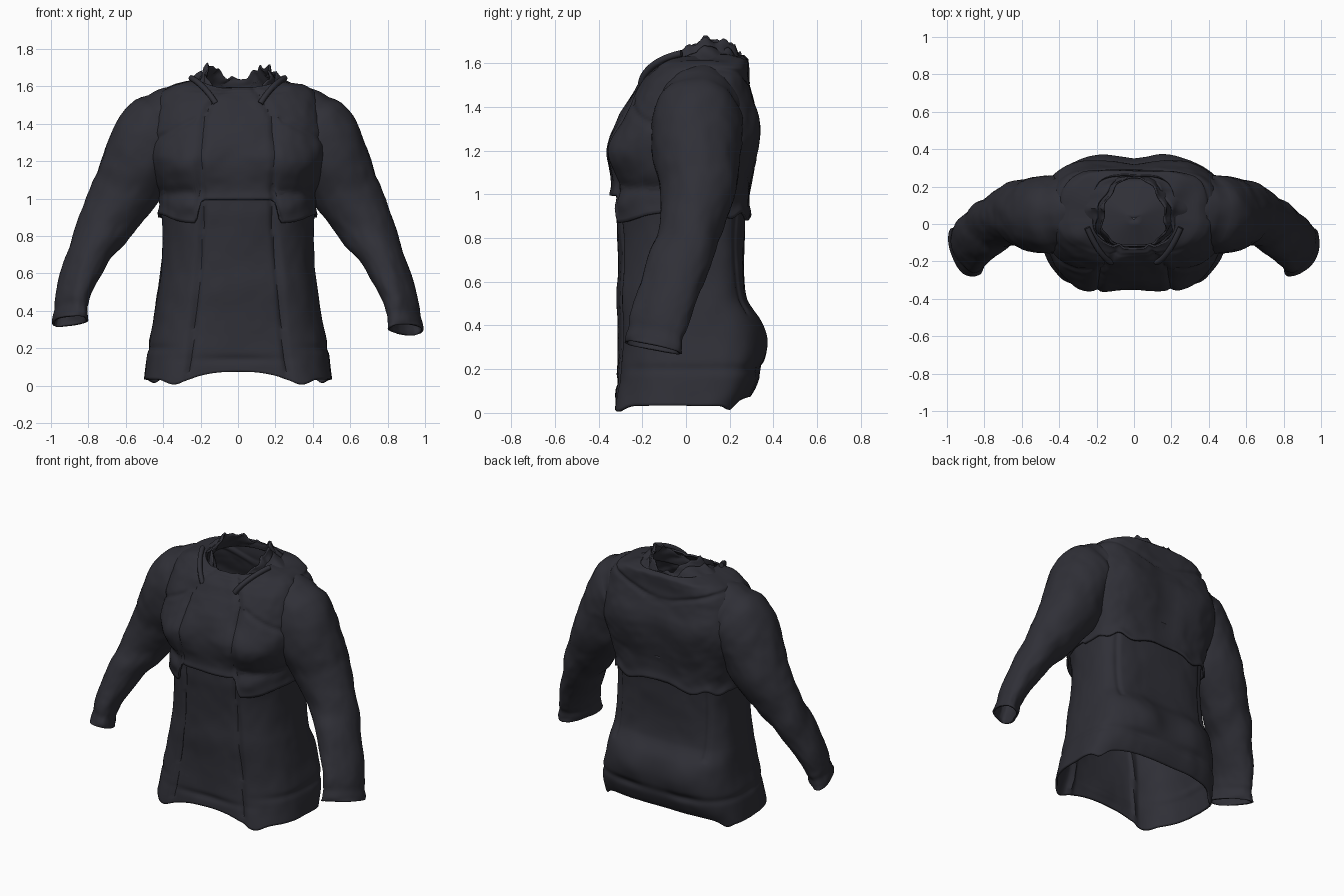
import bpy
import bmesh
from math import sin, cos, pi, exp
from mathutils import Vector, noise

cube = bpy.data.objects.get("Cube")
if cube:
    bpy.data.objects.remove(cube)

cloth = bpy.data.materials.new("dark_slate_cloth")
cloth.use_nodes = True
COLOUR = (0.029, 0.029, 0.038, 1)
cloth.diffuse_color = COLOUR
cloth.node_tree.nodes["Principled BSDF"].inputs["Base Color"].default_value = COLOUR


def spline(rows, t):
    """Smooth interpolation through equally weighted rows at parameter t."""
    i = max(0, min(int(t), len(rows) - 2))
    f = t - i
    a, b, c, d = (rows[max(0, min(k, len(rows) - 1))] for k in range(i - 1, i + 3))
    return [q + f * ((r - p) + f * (2 * p - 5 * q + 4 * r - s + f * (3 * (q - r) + s - p))) / 2
            if 0 < f < 1 else (q if f <= 0 else r) for p, q, r, s in zip(a, b, c, d)]


def at_height(rows, z):
    """Row values at height z; the first column holds the heights."""
    k = 0
    while k < len(rows) - 2 and rows[k + 1][0] < z:
        k += 1
    f = (z - rows[k][0]) / (rows[k + 1][0] - rows[k][0])
    return spline(rows, k + max(0, min(f, 1)))


def bump(value, centre, width):
    return exp(-((value - centre) / width) ** 2)


def signed_power(value, power):
    return abs(value) ** power * (1 if value > 0 else -1)


def crumple(p, scale, amount):
    return amount * noise.fractal(Vector(p) * scale, 0.9, 2.0, 3)


def sheet(name, point, around, rows, flip=False, thickness=0.012):
    """Tube of cloth from point(angle, v), open at both ends."""
    bm = bmesh.new()
    rings = [[bm.verts.new(point(2 * pi * i / around, j / rows)) for i in range(around)]
             for j in range(rows + 1)]
    for low, high in zip(rings, rings[1:]):
        for i in range(around):
            k = (i + 1) % around
            quad = [low[i], low[k], high[k], high[i]]
            bm.faces.new(quad[::-1] if flip else quad)
    mesh = bpy.data.meshes.new(name)
    bm.to_mesh(mesh)
    bm.free()
    mesh.materials.append(cloth)
    obj = bpy.data.objects.new(name, mesh)
    bpy.context.collection.objects.link(obj)
    solid = obj.modifiers.new("cloth_thickness", "SOLIDIFY")
    solid.thickness = thickness
    solid.offset = -1
    bpy.ops.object.select_all(action="DESELECT")
    obj.select_set(True)
    bpy.context.view_layer.objects.active = obj
    bpy.ops.object.shade_smooth_by_angle(angle=0.8)


# Torso outline: height, half width, front, back
BODY = [
    (0.00, .505, -.335, .25), (0.12, .49, -.33, .315), (0.22, .475, -.325, .34),
    (0.32, .455, -.32, .345), (0.42, .44, -.32, .33), (0.52, .425, -.325, .28),
    (0.65, .41, -.32, .265), (0.80, .40, -.32, .265), (0.92, .405, -.325, .27),
    (1.02, .415, -.325, .28), (1.15, .45, -.335, .305), (1.25, .47, -.33, .32),
    (1.35, .465, -.295, .32), (1.45, .445, -.24, .295), (1.52, .425, -.20, .28),
    (1.58, .39, -.16, .275), (1.615, .33, -.14, .27), (1.635, .21, -.12, .25),
]


def outline(angle, z, grow=0.0):
    _, half, front, back = at_height(BODY, z)
    c, s = cos(angle), sin(angle)
    power = 0.64 + 0.16 * min(z / 0.6, 1) if s < 0 else 0.54
    mid = 0.03
    depth = (back - mid) if s > 0 else (mid - front)
    x = (half + grow) * signed_power(c, power)
    y = mid + (depth + grow) * signed_power(s, power)
    return x, y, c, s


# Lower body: skirted hem, front panel seams and padded seat
def lower_point(angle, v):
    c, s = cos(angle), sin(angle)
    if s < 0:
        hem = 0.035 + 0.04 * bump(c, 0, 0.3) - 0.03 * bump(abs(c), 0.52, 0.15)
    else:
        hem = 0.035 + 0.04 * s * s - 0.035 * bump(abs(c), 0.8, 0.12)
    z = hem + (1.08 - hem) * v
    x, y, c, s = outline(angle, z)
    push = crumple((x, y, z * 0.7), 4, 0.008)
    if s < -0.2:
        seam = 0.27 - 0.09 * min(z, 0.9)
        push -= 0.014 * bump(abs(x), seam, 0.015)
        push -= 0.008 * (abs(x) < seam)
        push -= 0.012 * bump(z, 0.14, 0.02) * bump(x, 0, 0.22)
        push += 0.02 * bump(abs(c), 0.55, 0.2) * bump(z, 0, 0.12)
    if s > 0:
        push += 0.028 * bump(abs(x), 0.17, 0.13) * bump(z, 0.33, 0.11)
        push -= 0.018 * bump(abs(x), 0.2, 0.14) * bump(z, 0.2, 0.025)
        push -= 0.01 * bump(abs(x), 0.33, 0.015) * (z > 0.45)
    push -= 0.008 * bump(z, 0.2, 0.02) * bump(abs(x), 0.5, 0.14)
    return x + c * push, y + s * push, z


sheet("lower_body", lower_point, 176, 84)


# Chest piece: overlaps the lower body, with bust, seams and open neck
def chest_point(angle, v):
    c, s = cos(angle), sin(angle)
    x0 = outline(angle, 0.95)[0]
    if s < 0:
        panel = max(0, min((0.22 - abs(x0)) / 0.035, 1))
        hem = 0.87 + 0.125 * panel + 0.05 * bump(abs(x0), 0.42, 0.09)
    else:
        hem = 0.90 + 0.02 * sin(9 * angle) * s
    z = hem + (1.635 - hem) * (1 - (1 - v) ** 1.5)
    x, y, c, s = outline(angle, z, 0.012)
    push = crumple((x, y, z), 5, 0.010)
    push += 0.012 * bump(z, hem, 0.03)
    if s < 0:
        push += 0.045 * bump(abs(x), 0.27, 0.14) * bump(z, 1.19, 0.10)
        push += 0.016 * bump(abs(x), 0.26, 0.1) * bump(z, 0.95, 0.05)
        push -= 0.014 * bump(z, 1.03, 0.03) * (abs(x) > 0.2)
        seam = 0.19 - 0.5 * max(0, z - 1.42)
        push -= 0.016 * bump(abs(x), seam, 0.016)
        push -= 0.010 * bump(z, 1.44 - 0.5 * (abs(x) - 0.2), 0.015) * (abs(x) > 0.22)
    else:
        push -= 0.022 * bump(x, 0, 0.06) * bump(z, 1.2, 0.2)
        push += 0.012 * bump(abs(x), 0.25, 0.12) * bump(z, 1.3, 0.12)
        push -= 0.012 * bump(z, 1.45 + 0.3 * abs(x), 0.015)
    drop = 0.012 * noise.noise(Vector((x, y, z)) * 9) * bump(z, 1.61, 0.05)
    drop -= 0.045 * max(-s, 0) ** 2 * bump(z, 1.635, 0.06)
    return x + c * push, y + s * push, z + drop


sheet("chest", chest_point, 176, 66)


# Lining: loose sheet that closes the torso inside
def lining_point(angle, v):
    x, y, c, s = outline(angle, 0.95, -0.03)
    z = 0.92 + 0.1 * v - 0.04 * abs(c) * v * (1 - v)
    return x * (1 - 0.98 * v), 0.03 + (y - 0.03) * (1 - 0.98 * v), z


sheet("inner_lining", lining_point, 48, 10)

# Sleeves: centre line, half width across, half depth
ARM = [
    (.31, .07, 1.41, .19, .18), (.41, .055, 1.365, .205, .20), (.495, .045, 1.225, .20, .205),
    (.58, .055, 1.04, .18, .18), (.68, .025, .86, .15, .142), (.775, -.035, .68, .115, .138),
    (.85, -.095, .51, .092, .135), (.88, -.13, .41, .083, .132), (.90, -.155, .30, .083, .132),
]


def make_sleeve(side, name):
    def centre(t):
        row = spline(ARM, t)
        reach = t / (len(ARM) - 1)
        lift = 0.045 * reach if side < 0 else 0
        spread = 0.02 * sin(pi * reach) if side < 0 else 0
        return Vector((row[0] + spread, row[1], row[2] + lift)), row[3], row[4]

    def point(angle, v):
        t = v * (len(ARM) - 1)
        p, across, depth = centre(t)
        tangent = (centre(min(t + 0.3, 8))[0] - centre(max(t - 0.3, 0))[0]).normalized()
        u = tangent.cross(Vector((0, 1, 0))).normalized()
        w = tangent.cross(u)
        swell = 1 + crumple(p + u * cos(angle) * 0.2 + w * sin(angle) * 0.2, 6, 0.05)
        # elbow folds, shoulder seam and gathered cuff
        swell += 0.03 * sin(38 * v + 2 * angle) * bump(v, 0.57, 0.1)
        swell -= 0.06 * bump(v, 0.1, 0.015)
        swell -= 0.06 * bump(v, 0.92, 0.025)
        swell += 0.07 * bump(v, 1, 0.02) * sin(3 * angle + side)
        p = p + (u * cos(angle) * across + w * sin(angle) * depth) * swell
        # forearm turns inward towards the front
        p.x -= 0.55 * sin(angle) * depth * max(0, v - 0.35)
        return side * p.x, p.y, p.z

    sheet(name, point, 64, 72, flip=side < 0)


make_sleeve(1, "left_sleeve")
make_sleeve(-1, "right_sleeve")


# Collar: crumpled standing inner layer and flared outer layer, low at the front
def make_collar(name, base, flare, height, seed):
    def point(angle, v):
        c, s = cos(angle), sin(angle)
        rise = s - 0.35
        top = height - (0.085 if rise < 0 else 0.18) * rise * rise
        top += 0.035 * noise.noise(Vector((c * 4, s * 4, seed)))
        bottom = 1.595 - 0.09 * max(-s, 0)
        grow = base + flare * (1 - v) + 0.012 * sin(7 * v + 9 * angle) * v
        x = (0.22 + grow) * signed_power(c, 0.75) * (1 - 0.2 * v * (1 + s))
        y = 0.065 + (0.19 + grow * 0.25) * s
        return x, y, bottom + (top - bottom) * v

    sheet(name, point, 72, 10, thickness=0.01)


make_collar("inner_collar", -0.01, 0.02, 1.715, 2.0)
make_collar("outer_collar", 0.03, 0.07, 1.68, 7.0)

# Rolled lapel edges running from the chest seams up beside the neck
for side, name in ((1, "left_lapel"), (-1, "right_lapel")):
    curve = bpy.data.curves.new(name, "CURVE")
    curve.dimensions = "3D"
    curve.bevel_depth = 0.016
    curve.bevel_resolution = 2
    curve.use_fill_caps = True
    curve.materials.append(cloth)
    path = [(.12, -.205, 1.51), (.15, -.195, 1.56), (.20, -.14, 1.62), (.25, -.02, 1.645)]
    line = curve.splines.new("NURBS")
    line.points.add(len(path) - 1)
    for spot, (x, y, z) in zip(line.points, path):
        spot.co = (side * x, y, z, 1)
    line.use_endpoint_u = True
    bpy.context.collection.objects.link(bpy.data.objects.new(name, curve))
